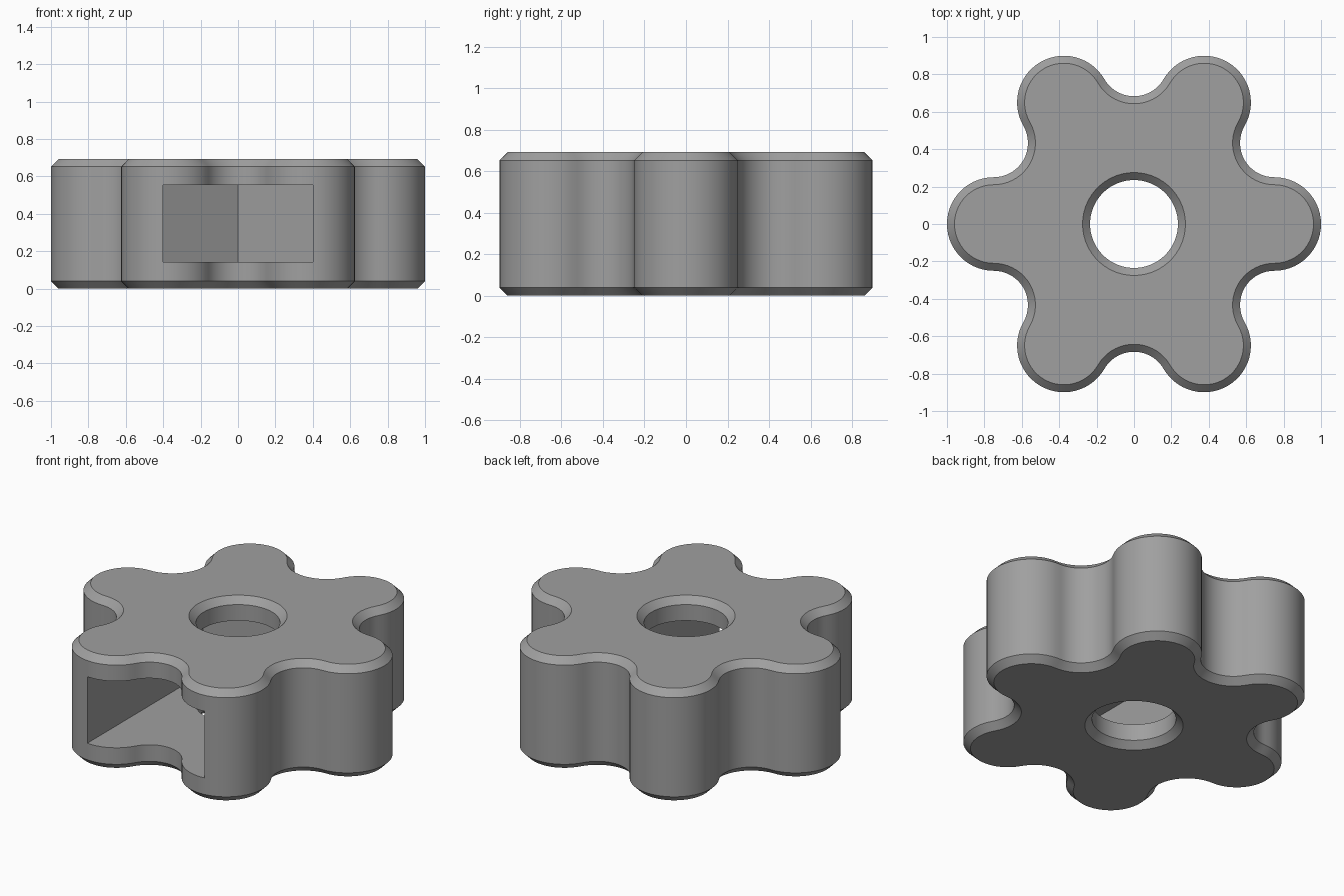
import bpy, bmesh, math
from math import sin, cos, radians, pi

if "Cube" in bpy.data.objects:
    bpy.data.objects.remove(bpy.data.objects["Cube"])

H, CH = 0.692, 0.04            # body height, chamfer size
LOBE_D, LOBE_R = 0.75, 0.25    # lobe centre distance and radius
VAL_D = LOBE_D / cos(pi / 6)   # valley centre distance
VAL_R = VAL_D / 2 - LOBE_R     # valley radius, tangent to the lobes


def arc(cx, cy, r, a0, a1, n):
    """Arc points in degrees, last point left out."""
    return [(cx + r * cos(radians(a0 + (a1 - a0) * i / n)),
             cy + r * sin(radians(a0 + (a1 - a0) * i / n))) for i in range(n)]


def outline(inset):
    """Six rounded lobes joined by tangent concave valleys."""
    pts = []
    for k in range(6):
        a = 60 * k
        ra, rv = radians(a), radians(a + 30)
        pts += arc(LOBE_D * cos(ra), LOBE_D * sin(ra), LOBE_R - inset, a - 90, a + 90, 28)
        pts += arc(VAL_D * cos(rv), VAL_D * sin(rv), VAL_R + inset, a + 270, a + 150, 18)
    return pts


def loft(name, rings):
    """Closed solid through a stack of (points, z) rings."""
    bm = bmesh.new()
    loops = [[bm.verts.new((x, y, z)) for x, y in pts] for pts, z in rings]
    for lo, hi in zip(loops, loops[1:]):
        n = len(lo)
        for i in range(n):
            j = (i + 1) % n
            bm.faces.new((lo[i], lo[j], hi[j], hi[i]))
    bm.faces.new(loops[0][::-1])
    bm.faces.new(loops[-1])
    bmesh.ops.recalc_face_normals(bm, faces=bm.faces)
    me = bpy.data.meshes.new(name)
    bm.to_mesh(me)
    bm.free()
    ob = bpy.data.objects.new(name, me)
    bpy.context.collection.objects.link(ob)
    return ob


grey = bpy.data.materials.new("plain grey")
grey.diffuse_color = (0.35, 0.35, 0.35, 1)
grey.use_nodes = True
grey.node_tree.nodes["Principled BSDF"].inputs["Base Color"].default_value = grey.diffuse_color

# Chamfered six-lobed knob body
knob = loft("knob_body", [(outline(CH), 0), (outline(0), CH),
                          (outline(0), H - CH), (outline(CH), H)])
knob.data.materials.append(grey)

# Through hole, chamfered at both ends
R, E = 0.235, 0.02
hole = loft("hole_cutter", [(arc(0, 0, r, 0, 360, 72), z) for r, z in (
    (R + CH + E, -E), (R, CH), (R, H - CH), (R + CH + E, H + E))])

# Nut slot: open at the front, ending in half a hexagon
W = 0.4
slot_pts = [(-W, -1.2), (W, -1.2), (W, W * math.tan(pi / 6)),
            (0, W / cos(pi / 6)), (-W, W * math.tan(pi / 6))]
slot = loft("slot_cutter", [(slot_pts, 0.142), (slot_pts, 0.553)])

# Cut the hole and slot out of the body
bpy.context.view_layer.objects.active = knob
knob.select_set(True)
for cutter in (hole, slot):
    cutter.data.materials.append(grey)
    cutter.hide_render = True
    mod = knob.modifiers.new(cutter.name, 'BOOLEAN')
    mod.operation, mod.solver, mod.object = 'DIFFERENCE', 'EXACT', cutter
    bpy.ops.object.modifier_apply(modifier=mod.name)
    bpy.data.objects.remove(cutter)

bpy.ops.object.shade_smooth_by_angle(angle=radians(30))
